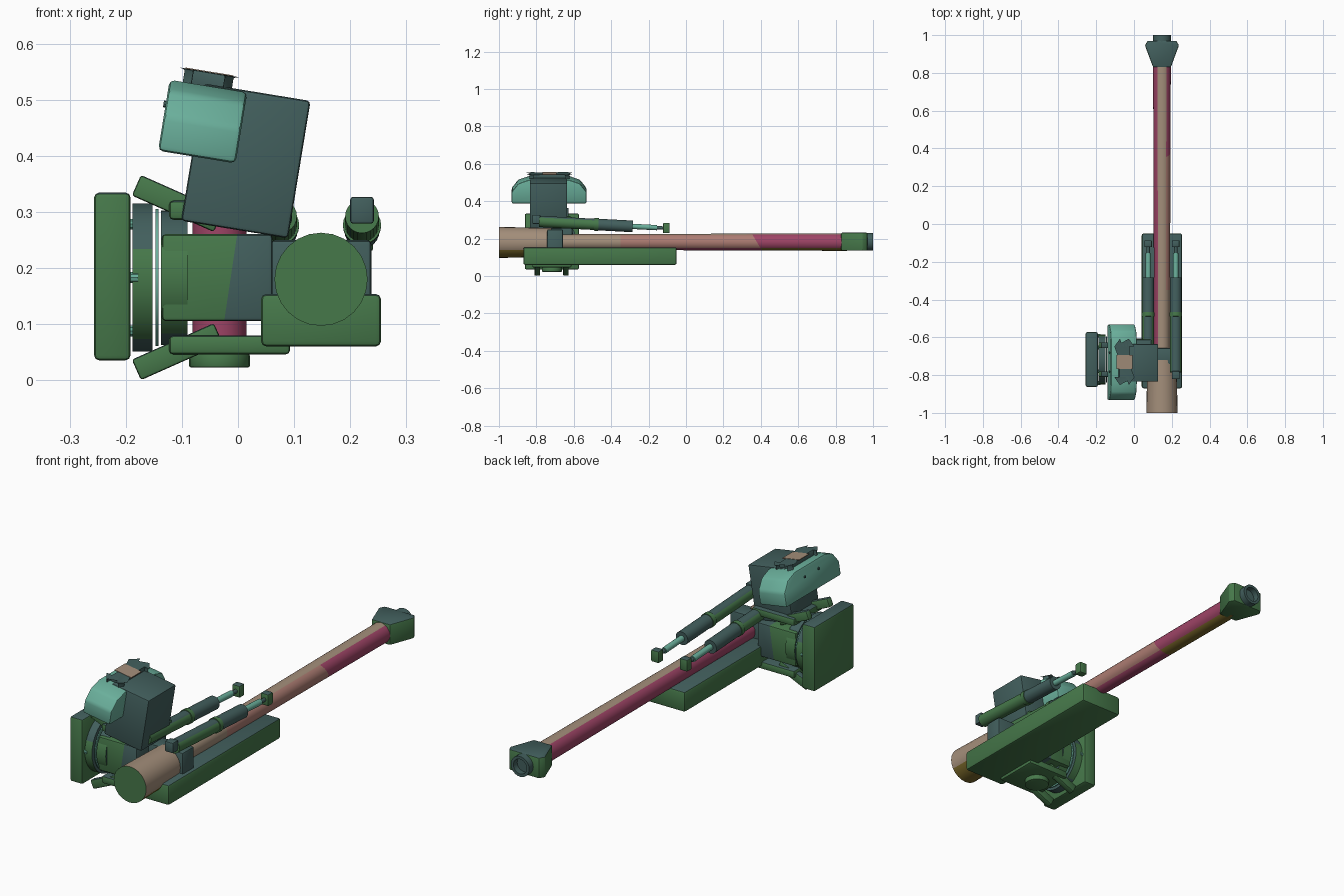
import bpy, bmesh, math
from mathutils import Vector, Matrix

if "Cube" in bpy.data.objects:
    bpy.data.objects.remove(bpy.data.objects["Cube"], do_unlink=True)

PALETTE = {
    "green": (70, 120, 74), "dark_teal": (66, 95, 93), "light_teal": (106, 175, 155),
    "tan": (163, 142, 122), "pink": (172, 124, 114), "magenta": (158, 68, 102),
    "olive": (122, 104, 42),
}
NAMES = list(PALETTE)
MATS = []
for name, rgb in PALETTE.items():
    lin = [((c / 255 + 0.055) / 1.055) ** 2.4 for c in rgb] + [1.0]
    m = bpy.data.materials.new(name)
    m.use_nodes = True
    m.diffuse_color = lin
    m.node_tree.nodes["Principled BSDF"].inputs["Base Color"].default_value = lin
    MATS.append(m)

GUN_X, GUN_Z = 0.148, 0.18      # barrel axis
MID_Y, MID_Z = -0.717, 0.183    # pivot centre
TILT = Matrix.Rotation(math.radians(9.3), 4, 'Y')


def camo(c, n):
    return "dark_teal" if n.z > 0.7 else "green"


def finish(name, bm, colour):
    """Colour faces by name or by rule(centre, normal) and link the object."""
    bmesh.ops.recalc_face_normals(bm, faces=bm.faces)
    bm.normal_update()
    for f in bm.faces:
        key = colour if isinstance(colour, str) else colour(f.calc_center_median(), f.normal)
        f.material_index = NAMES.index(key)
    me = bpy.data.meshes.new(name)
    bm.to_mesh(me)
    bm.free()
    for m in MATS:
        me.materials.append(m)
    ob = bpy.data.objects.new(name, me)
    bpy.context.collection.objects.link(ob)
    bpy.ops.object.select_all(action='DESELECT')
    ob.select_set(True)
    bpy.context.view_layer.objects.active = ob
    bpy.ops.object.shade_smooth_by_angle(angle=math.radians(28))
    return ob


def bevel(bm, w, seg=2):
    if w:
        edges = [e for e in bm.edges if e.calc_face_angle(0) > 0.5]
        bmesh.ops.bevel(bm, geom=edges, offset=w, segments=seg, affect='EDGES', profile=0.5)


def cut(bm, co, no):
    bmesh.ops.bisect_plane(bm, geom=bm.verts[:] + bm.edges[:] + bm.faces[:],
                           plane_co=co, plane_no=no)


def box(name, centre, size, colour=camo, w=0.008, rot=Matrix(), cuts=()):
    bm = bmesh.new()
    bmesh.ops.create_cube(bm, size=1)
    bmesh.ops.scale(bm, vec=size, verts=bm.verts)
    bevel(bm, w)
    bmesh.ops.transform(bm, matrix=Matrix.Translation(centre) @ rot, verts=bm.verts)
    for co, no in cuts:
        cut(bm, co, no)
    return finish(name, bm, colour)


def rod(name, a, b, r, colour=camo, r2=None, sides=24, w=0.0, cuts=()):
    a, b = Vector(a), Vector(b)
    bm = bmesh.new()
    bmesh.ops.create_cone(bm, cap_ends=True, segments=sides, radius1=r,
                          radius2=r2 or r, depth=(b - a).length)
    bevel(bm, w)
    rot = Vector((0, 0, 1)).rotation_difference(b - a).to_matrix().to_4x4()
    bmesh.ops.transform(bm, matrix=Matrix.Translation((a + b) / 2) @ rot, verts=bm.verts)
    for co, no in cuts:
        cut(bm, co, no)
    return finish(name, bm, colour)


def prism(name, points, lo, hi, place, colour, w):
    """Extrude a 2D outline along local z from lo to hi."""
    bm = bmesh.new()
    f = bm.faces.new([bm.verts.new((x, y, lo)) for x, y in points])
    ext = bmesh.ops.extrude_face_region(bm, geom=[f])["geom"]
    bmesh.ops.translate(bm, vec=(0, 0, hi - lo),
                        verts=[v for v in ext if isinstance(v, bmesh.types.BMVert)])
    bmesh.ops.recalc_face_normals(bm, faces=bm.faces)
    bevel(bm, w)
    bmesh.ops.transform(bm, matrix=place, verts=bm.verts)
    return finish(name, bm, colour)


# Barrel and breech
def barrel_rule(c, n):
    if n.z > 0.85:
        return "tan"
    if n.z < -0.7:
        return "olive" if c.y > 0.38 else "magenta"
    if n.x < 0 or c.y > 0.38:
        return "magenta"
    return "pink" if c.y > -0.35 else "tan"


def breech_rule(c, n):
    if n.y < -0.8:
        return "green"
    return "olive" if n.z < -0.6 else "tan"


rod("barrel", (GUN_X, -0.8, GUN_Z + 0.002), (GUN_X, 0.86, GUN_Z + 0.002), 0.041, barrel_rule,
    r2=0.047, cuts=[((0, 0.38, GUN_Z), (0, 1, 0.6)), ((0, -0.35, GUN_Z), (0, 1, 0))])
rod("breech", (GUN_X, -1, GUN_Z), (GUN_X, -0.72, GUN_Z), 0.083, breech_rule, r2=0.077)
box("barrel_collar", (GUN_X, -0.70, 0.175), (0.18, 0.085, 0.15), "dark_teal")

# Muzzle brake and hollow tip
half = [(0.047, 0.83), (0.09, 0.945), (0.076, 0.97)]
prism("muzzle_brake", half + [(-x, y) for x, y in reversed(half)], -0.048, 0.048,
      Matrix.Translation((GUN_X, 0, 0.184)), camo, 0.006)
bm = bmesh.new()
rings = []
for r, y in ((0.047, 0.96), (0.047, 1.0), (0.034, 1.0), (0.034, 0.972)):
    rings.append([bm.verts.new((GUN_X + r * math.cos(k * math.tau / 24), y,
                                0.184 + r * math.sin(k * math.tau / 24))) for k in range(24)])
for p, q in zip(rings, rings[1:]):
    for k in range(24):
        j = (k + 1) % 24
        bm.faces.new((p[k], p[j], q[j], q[k]))
bm.faces.new(rings[0])
bm.faces.new(rings[-1])
finish("muzzle_tip", bm, "dark_teal")

# Cradle under the barrel
box("cradle", (GUN_X, -0.46, 0.107), (0.214, 0.82, 0.094), w=0.01)

# Recoil cylinders on both sides of the barrel
def on_axis(x, y):
    return (x, y, 0.293 - 0.053 * (y + 0.8))


for side, tag in ((-1, "right"), (1, "left")):
    x = GUN_X + side * 0.073
    box(f"recoil_rear_block_{tag}", (x, -0.8, 0.303), (0.042, 0.042, 0.048), "dark_teal", 0.005)
    rod(f"recoil_cylinder_{tag}", on_axis(x, -0.785), on_axis(x, -0.49), 0.03)
    rod(f"recoil_ring_{tag}", on_axis(x, -0.49), on_axis(x, -0.468), 0.034, "green")
    rod(f"recoil_sleeve_{tag}", on_axis(x, -0.468), on_axis(x, -0.285), 0.031, "dark_teal")
    rod(f"recoil_rod_{tag}", on_axis(x, -0.29), on_axis(x, -0.155), 0.014, "light_teal", sides=16)
    rod(f"recoil_rod_end_{tag}", on_axis(x, -0.155), on_axis(x, -0.11), 0.009, "dark_teal", sides=12)
    box(f"recoil_front_block_{tag}", (x, -0.105, 0.257), (0.04, 0.036, 0.054), camo, 0.005)

# Mantle, split into two colours across its width
box("mantle", (-0.037, MID_Y, MID_Z), (0.197, 0.22, 0.155),
    lambda c, n: "dark_teal" if c.x - 0.15 * (c.z - MID_Z) > -0.013 else "green", 0.007,
    cuts=[((-0.013, 0, MID_Z), (1, 0, -0.15))])
rod("pivot_shaft", (-0.033, MID_Y, 0.06), (-0.033, MID_Y, 0.306), 0.048, "magenta")

# Yoke plates, caps and slanted arms, mirrored above and below the pivot
for s, tag in ((-1, "lower"), (1, "upper")):
    box(f"yoke_plate_{tag}", (-0.015, MID_Y, MID_Z + s * 0.12), (0.216, 0.21, 0.034))
    rod(f"pivot_cap_{tag}", (-0.033, MID_Y, MID_Z + s * 0.136),
        (-0.033, MID_Y, MID_Z + s * 0.16), 0.054, "green", w=0.003)
    for y in (-0.795, -0.642):
        box(f"yoke_arm_{tag}", (-0.108, y, MID_Z + s * 0.132), (0.16, 0.03, 0.04),
            camo, 0.005, Matrix.Rotation(math.radians(s * 24), 4, 'Y'))

# Traverse drums and bolted side plate
def drum_rule(c, n):
    return "green" if abs(n.x) < 0.5 and 0.08 < c.z < 0.24 else "dark_teal"


for name, x0, x1, r, col in (("outer_drum", -0.188, -0.152, 0.132, drum_rule),
                             ("bearing_disc", -0.147, -0.142, 0.122, "light_teal"),
                             ("inner_drum", -0.137, -0.09, 0.12, drum_rule)):
    rod(name, (x0, MID_Y, MID_Z), (x1, MID_Y, MID_Z), r, col, sides=32)
for k in range(6):
    a = k * math.pi / 3
    y, z = MID_Y + 0.125 * math.cos(a), MID_Z + 0.11 * math.sin(a)
    rod("drum_bolt", (-0.193, y, z), (-0.178, y, z), 0.01, "light_teal", sides=10)
box("side_plate", (-0.224, MID_Y, 0.185), (0.065, 0.29, 0.299), w=0.009)

# Sight housing with hood, cap and lens strip
box("sight_body", (0.014, -0.735, 0.391), (0.193, 0.2, 0.248), "dark_teal", 0.007, TILT)
outline = [(0.2, -0.064), (0.2, 0.0), (0.165, 0.045), (0.11, 0.064)]
to_x = Matrix(((0, 0, 1, 0), (1, 0, 0, 0), (0, 1, 0, 0), (0, 0, 0, 1)))
hood_place = Matrix.Translation((-0.063, -0.732, 0.461)) @ TILT
prism("sight_hood", outline + [(-y, z) for y, z in reversed(outline)], -0.07, 0.07,
      hood_place @ to_x, "light_teal", 0.009)
for y in (-0.05, 0.05):
    rod("hood_bolt", hood_place @ Vector((-0.074, y, 0.02)),
        hood_place @ Vector((-0.068, y, 0.02)), 0.006, "dark_teal", sides=8)
cap = [(0.046, 0.085), (0.028, 0.11)]
cap += [(x, -y) for x, y in reversed(cap)]
cap_place = Matrix.Translation((-0.053, -0.73, 0.536)) @ TILT
prism("hood_cap", cap + [(-x, -y) for x, y in cap], -0.02, 0.013, cap_place, "dark_teal", 0.004)
box("hood_cap_strip", cap_place @ Vector((0, 0, 0.0125)), (0.086, 0.075, 0.004), "tan", 0, TILT)
